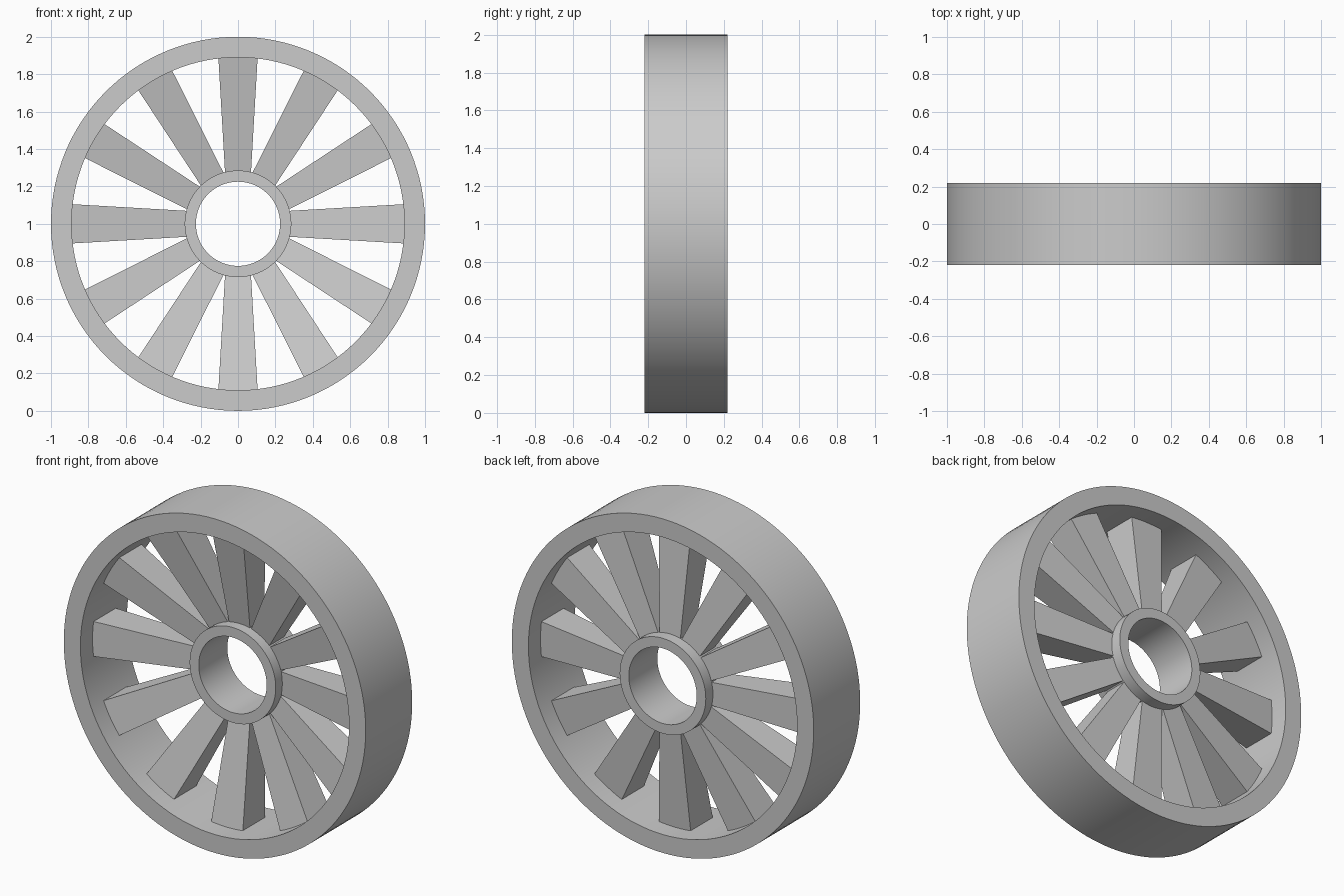
import bpy, bmesh, math
from mathutils import Matrix, Vector

cube = bpy.data.objects.get("Cube")
if cube:
    bpy.data.objects.remove(cube, do_unlink=True)

grey = bpy.data.materials.new("light_grey")
grey.use_nodes = True
colour = (0.6, 0.6, 0.6, 1)
grey.diffuse_color = colour
grey.node_tree.nodes["Principled BSDF"].inputs["Base Color"].default_value = colour

CENTRE = Matrix.Translation((0, 0, 1))
SEGMENTS = 128
SPOKES = 12


def add_object(name, bm, smooth=False):
    bmesh.ops.recalc_face_normals(bm, faces=bm.faces)
    mesh = bpy.data.meshes.new(name)
    bm.to_mesh(mesh)
    bm.free()
    mesh.materials.append(grey)
    obj = bpy.data.objects.new(name, mesh)
    bpy.context.collection.objects.link(obj)
    if smooth:
        bpy.ops.object.select_all(action="DESELECT")
        obj.select_set(True)
        bpy.context.view_layer.objects.active = obj
        bpy.ops.object.shade_smooth_by_angle(angle=math.radians(30))
    return obj


def ring(name, outer, inner, front, back):
    """Square-edged tube around the y axis."""
    bm = bmesh.new()
    profile = [(outer, front), (outer, back), (inner, back), (inner, front)]
    loops = []
    for i in range(SEGMENTS):
        a = math.tau * i / SEGMENTS
        loops.append([bm.verts.new(CENTRE @ Vector((r * math.cos(a), y, r * math.sin(a))))
                      for r, y in profile])
    for i, here in enumerate(loops):
        there = loops[(i + 1) % SEGMENTS]
        for j in range(4):
            k = (j + 1) % 4
            bm.faces.new((here[j], here[k], there[k], there[j]))
    add_object(name, bm, smooth=True)


def spoke_section(r):
    """Square section that grows and shifts forward towards the rim."""
    t = (r - 0.285) / (0.89 - 0.285)
    half = 0.07 + 0.035 * t
    mid = 0.082 * (1 - t)
    return [Vector((r, mid + half * y, half * z))
            for y, z in ((-1, -1), (1, -1), (1, 1), (-1, 1))]


# Rim and hub; the hub sits flush with the back of the rim
ring("rim", 1.0, 0.89, -0.22, 0.22)
ring("hub", 0.285, 0.225, -0.05, 0.22)

# Tapered, dished spokes, their ends sunk into the hub and rim
for n in range(SPOKES):
    turn = CENTRE @ Matrix.Rotation(math.tau * n / SPOKES, 4, "Y")
    bm = bmesh.new()
    near, far = ([bm.verts.new(turn @ p) for p in spoke_section(r)] for r in (0.265, 0.91))
    bm.faces.new(near)
    bm.faces.new(far)
    for j in range(4):
        k = (j + 1) % 4
        bm.faces.new((near[j], near[k], far[k], far[j]))
    add_object(f"spoke_{n + 1}", bm)
